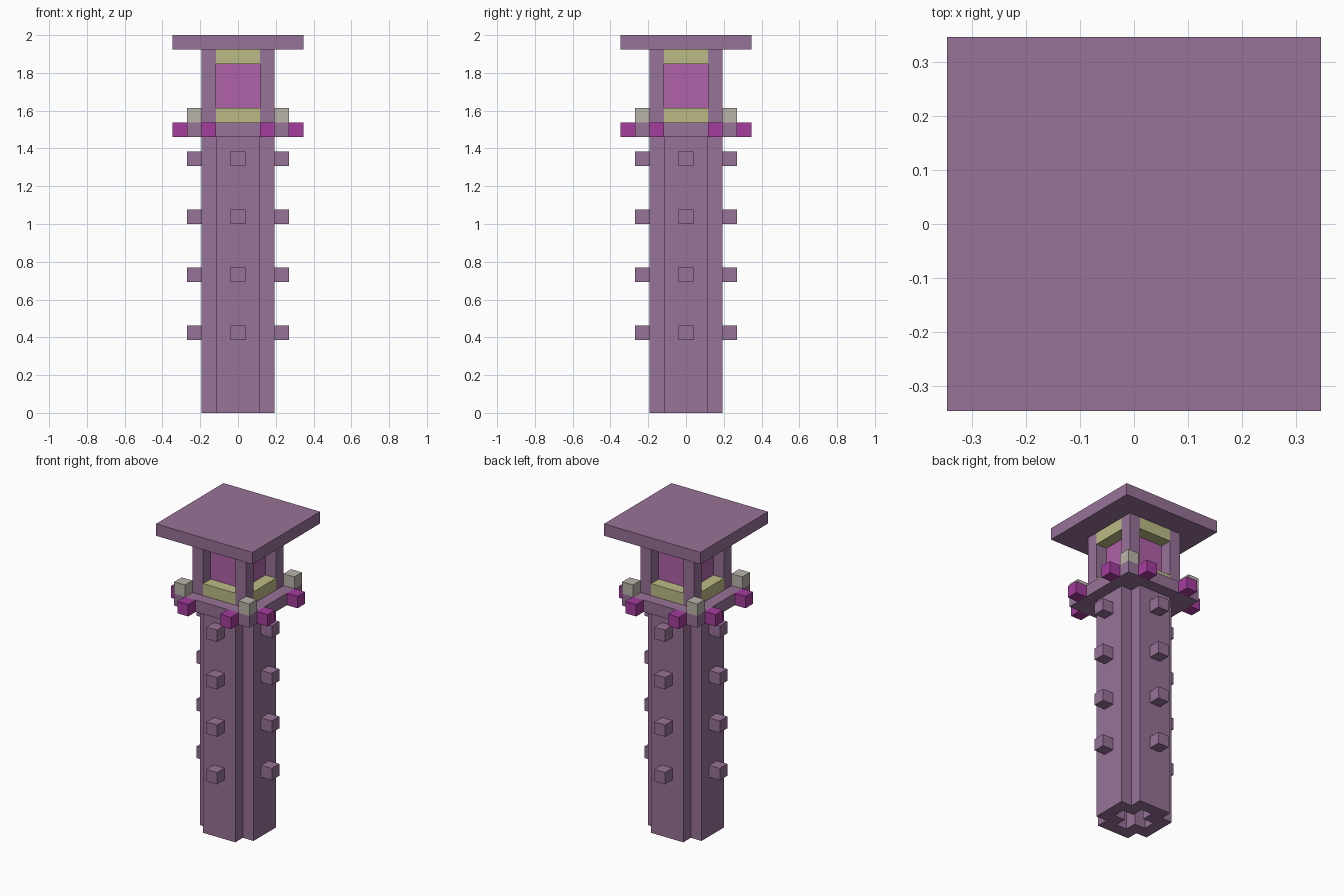
import bpy
import bmesh
from mathutils import Vector

cube = bpy.data.objects.get("Cube")
if cube:
    bpy.data.objects.remove(cube, do_unlink=True)

U = 2 / 26  # one block; the tower is 26 blocks tall


def material(name, hex_colour):
    def linear(v):
        return v / 12.92 if v <= 0.04045 else ((v + 0.055) / 1.055) ** 2.4
    rgba = [linear(int(hex_colour[i:i + 2], 16) / 255) for i in (0, 2, 4)] + [1]
    mat = bpy.data.materials.new(name)
    mat.use_nodes = True
    mat.diffuse_color = rgba
    mat.node_tree.nodes["Principled BSDF"].inputs["Base Color"].default_value = rgba
    return mat


PURPLE = material("dusty purple", "977397")
YELLOW = material("pale yellow", "bcbb86")
MAGENTA = material("magenta", "a53d9d")
PINK = material("orchid pink", "b062a9")
GREY = material("warm grey", "bab5ab")


def finish(name, bm, mat):
    bmesh.ops.recalc_face_normals(bm, faces=bm.faces)
    mesh = bpy.data.meshes.new(name)
    bm.to_mesh(mesh)
    bm.free()
    mesh.materials.append(mat)
    obj = bpy.data.objects.new(name, mesh)
    bpy.context.collection.objects.link(obj)
    return obj


def box(name, x, y, z, size, mat):
    """Box centred on block column x, y with its base at layer z."""
    bm = bmesh.new()
    bmesh.ops.create_cube(bm, size=1)
    for v in bm.verts:
        v.co = Vector((x + v.co.x * size[0], y + v.co.y * size[1],
                       z + (v.co.z + 0.5) * size[2])) * U
    return finish(name, bm, mat)


def cross(w, r):
    """Outline of a plus shape with arm half-width w and reach r."""
    quarter = [(r, -w), (r, w), (w, w)]
    points = []
    for _ in range(4):
        points += quarter
        quarter = [(-y, x) for x, y in quarter]
    return points


def hollow_shaft(height):
    bm = bmesh.new()
    loops = [[bm.verts.new((x * U, y * U, z * U)) for x, y in cross(w, r)]
             for w, r, z in ((1.5, 2.5, 0), (1.5, 2.5, height),
                             (0.5, 1.5, height), (0.5, 1.5, 0))]
    for k in range(4):
        a, b = loops[k], loops[(k + 1) % 4]
        for i in range(12):
            j = (i + 1) % 12
            bm.faces.new((a[i], a[j], b[j], b[i]))
    return finish("tower_shaft", bm, PURPLE)


SIDES = {"right": (-1, 0), "left": (1, 0), "front": (0, -1), "back": (0, 1)}

# Shaft, balcony, lantern core and roof
hollow_shaft(19)
box("balcony_floor", 0, 0, 19, (7, 7, 1), PURPLE)
box("lantern_core", 0, 0, 20, (3, 3, 5), PINK)
box("roof_slab", 0, 0, 25, (9, 9, 1), PURPLE)

# Parts repeated on each side
for side, (dx, dy) in SIDES.items():
    for n, layer in enumerate((5, 9, 13, 17)):
        box(f"{side}_stud_{n + 1}", 3 * dx, 3 * dy, layer, (1, 1, 1), PURPLE)
    band = (1 + 2 * abs(dy), 1 + 2 * abs(dx), 1)
    box(f"{side}_window_sill", 2 * dx, 2 * dy, 20, band, YELLOW)
    box(f"{side}_window_lintel", 2 * dx, 2 * dy, 24, band, YELLOW)
    for n, s in enumerate((-2, 2)):
        box(f"{side}_balcony_block_{n + 1}", 4 * dx + s * dy, 4 * dy + s * dx,
            19, (1, 1, 1), MAGENTA)

# Corner posts and balcony corner blocks
for sx, x_name in ((-1, "right"), (1, "left")):
    for sy, y_name in ((-1, "front"), (1, "back")):
        box(f"{y_name}_{x_name}_post", 2 * sx, 2 * sy, 20, (1, 1, 5), PURPLE)
        box(f"{y_name}_{x_name}_corner_block", 3 * sx, 3 * sy, 20, (1, 1, 1), GREY)
